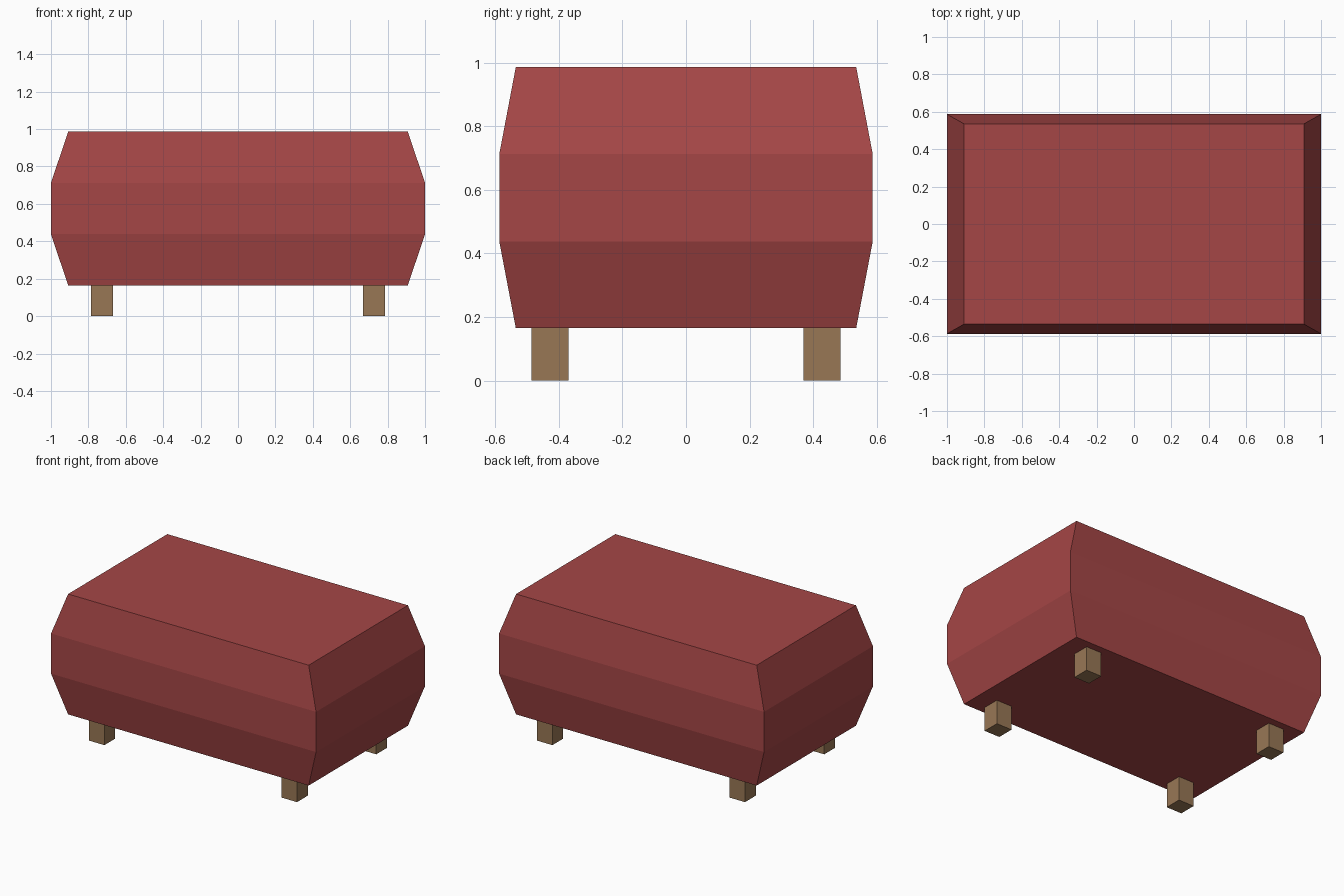
import bpy, bmesh

if "Cube" in bpy.data.objects:
    bpy.data.objects.remove(bpy.data.objects["Cube"])


def material(name, rgb):
    m = bpy.data.materials.new(name)
    m.diffuse_color = (*rgb, 1.0)
    m.use_nodes = True
    m.node_tree.nodes["Principled BSDF"].inputs["Base Color"].default_value = m.diffuse_color
    return m


def loft(name, rings, mat):
    """Stack rectangular rings (half_x, half_y, z) into a closed, flat-faced solid."""
    bm = bmesh.new()
    loops = [[bm.verts.new((sx * hx, sy * hy, z))
              for sx, sy in ((-1, -1), (1, -1), (1, 1), (-1, 1))]
             for hx, hy, z in rings]
    for low, high in zip(loops, loops[1:]):
        for i in range(4):
            j = (i + 1) % 4
            bm.faces.new((low[i], low[j], high[j], high[i]))
    bm.faces.new(loops[0][::-1])
    bm.faces.new(loops[-1])
    mesh = bpy.data.meshes.new(name)
    bm.to_mesh(mesh)
    bm.free()
    mesh.materials.append(mat)
    obj = bpy.data.objects.new(name, mesh)
    bpy.context.collection.objects.link(obj)
    return obj


red = material("red fabric", (0.376, 0.061, 0.061))
wood = material("brown wood", (0.314, 0.184, 0.091))

# Cushion: bulging middle band, tapered above and below
loft("cushion", [(0.908, 0.535, 0.165), (1.0, 0.587, 0.438),
                 (1.0, 0.587, 0.712), (0.908, 0.535, 0.986)], red)

# Four square legs
for x_name, sx in (("left", -1), ("right", 1)):
    for y_name, sy in (("front", -1), ("back", 1)):
        leg = loft(f"{y_name}_{x_name}_leg",
                   [(0.058, 0.058, 0.0), (0.058, 0.058, 0.165)], wood)
        leg.location = (sx * 0.727, sy * 0.427, 0)
